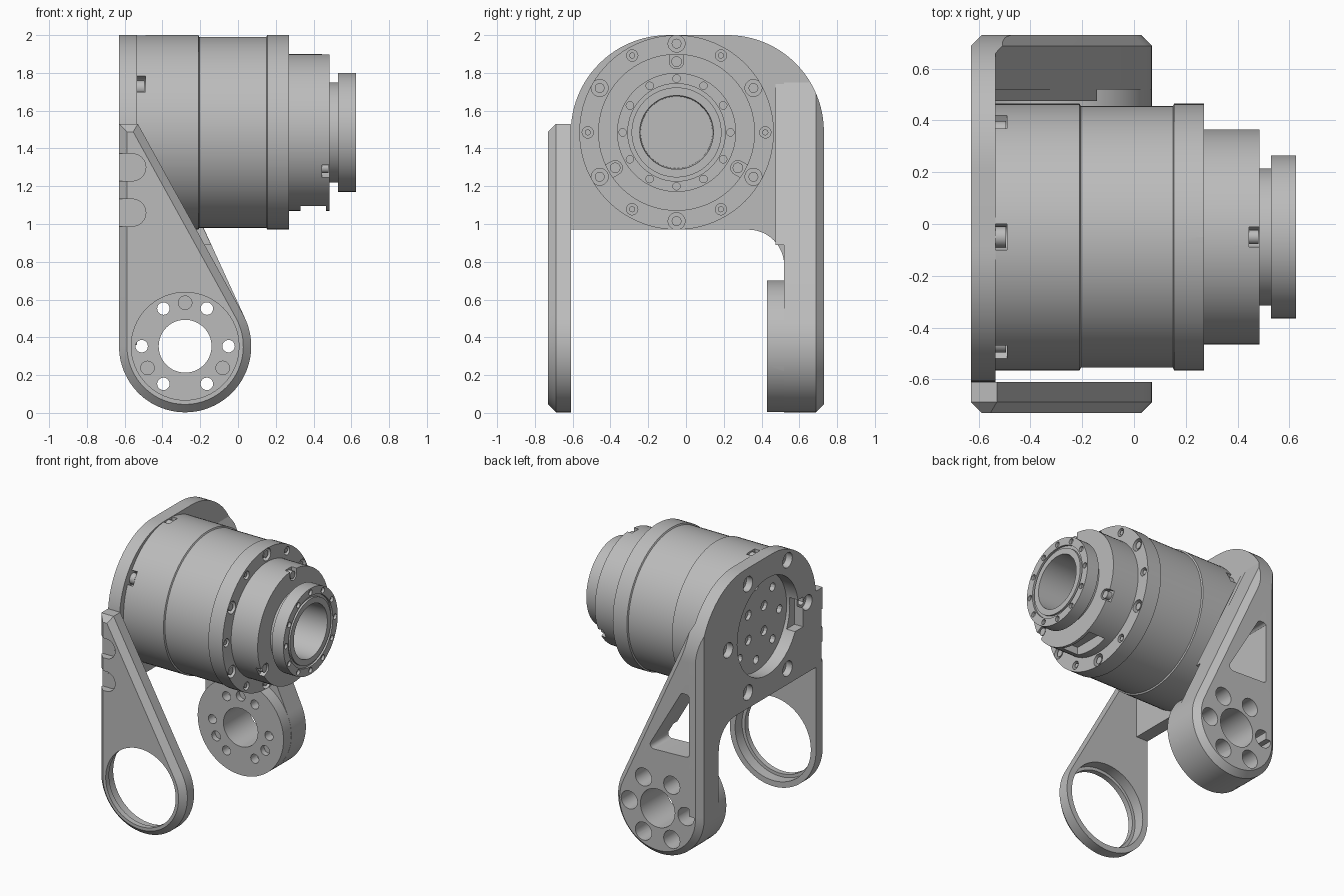
import bpy, bmesh
from math import pi, cos, sin, radians
from mathutils import Vector, Matrix

cube = bpy.data.objects.get("Cube")
if cube:
    bpy.data.objects.remove(cube, do_unlink=True)

metal = bpy.data.materials.new("machined_grey")
metal.use_nodes = True
GREY = (0.5, 0.5, 0.5, 1)
metal.diffuse_color = GREY
metal.node_tree.nodes["Principled BSDF"].inputs["Base Color"].default_value = GREY

AY, AZ = -0.05, 1.485       # motor axis, along x
PX, PZ = -0.28, 0.353       # pivot axis, along y


def arc(u, v, r, a0, a1, n=24):
    angles = [radians(a0 + (a1 - a0) * i / n) for i in range(n + 1)]
    return [(u + r * cos(a), v + r * sin(a)) for a in angles]


def circle(u, v, r, n=32):
    return arc(u, v, r, 0, 360, n)[:-1]


def rect(u0, v0, u1, v1):
    return [(u0, v0), (u1, v0), (u1, v1), (u0, v1)]


def ring(u, v, r, count, start=0):
    return [(u + r * cos(a), v + r * sin(a))
            for a in (radians(start) + 2 * pi * i / count for i in range(count))]


def finish(name, bm):
    bmesh.ops.recalc_face_normals(bm, faces=bm.faces)
    mesh = bpy.data.meshes.new(name)
    bm.to_mesh(mesh)
    bm.free()
    mesh.materials.append(metal)
    ob = bpy.data.objects.new(name, mesh)
    bpy.context.collection.objects.link(ob)
    return ob


def prism(name, pts, axis, a, b, chamfer=0):
    """Extrude a profile from a to b; the cap at b may be chamfered."""
    bm = bmesh.new()
    place = (lambda u, v, w: (w, u, v)) if axis == "x" else \
            (lambda u, v, w: (u, w, v)) if axis == "y" else (lambda u, v, w: (u, v, w))
    low = [bm.verts.new(place(u, v, a)) for u, v in pts]
    top = [bm.verts.new(place(u, v, b)) for u, v in pts]
    bm.faces.new(low)
    cap = bm.faces.new(top)
    for i in range(len(pts)):
        j = (i + 1) % len(pts)
        bm.faces.new((low[i], low[j], top[j], top[i]))
    bmesh.ops.recalc_face_normals(bm, faces=bm.faces)
    if chamfer:
        bmesh.ops.bevel(bm, geom=list(cap.edges), offset=chamfer, segments=1,
                        affect="EDGES", clamp_overlap=False)
    return finish(name, bm)


def combine(ob, other, op="DIFFERENCE"):
    mod = ob.modifiers.new("cut", "BOOLEAN")
    mod.operation, mod.object, mod.solver = op, other, "EXACT"
    graph = bpy.context.evaluated_depsgraph_get()
    mesh = bpy.data.meshes.new_from_object(ob.evaluated_get(graph))
    ob.modifiers.clear()
    ob.data = mesh
    bpy.data.objects.remove(other, do_unlink=True)


def cut(ob, pts, axis, a, b):
    combine(ob, prism("cutter", pts, axis, a, b))


def drill(ob, places, r, axis, a, b, n=20):
    for u, v in places:
        cut(ob, circle(u, v, r, n), axis, a, b)


# Motor housing: one turned profile of (x, radius)
profile = [(-.535, 0), (-.535, .515), (-.21, .515), (-.205, .505), (.15, .505),
           (.155, .515), (.27, .515), (.27, .415), (.485, .415), (.485, .265),
           (.53, .265), (.53, .315), (.625, .315), (.625, .258), (.61, .258),
           (.61, .238), (.625, .238), (.625, .195), (.36, .19), (.36, 0)]
bm = bmesh.new()
verts = [bm.verts.new((x, AY, AZ + r)) for x, r in profile]
edges = [bm.edges.new(p) for p in zip(verts, verts[1:])]
bmesh.ops.spin(bm, geom=verts + edges, cent=(0, AY, AZ), axis=(1, 0, 0),
               angle=2 * pi, steps=96, use_merge=False)
bmesh.ops.remove_doubles(bm, verts=bm.verts, dist=1e-5)
motor = finish("motor_housing", bm)

big = ring(AY, AZ, .47, 6, 30)
small = ring(AY, AZ, .47, 6, 0)
lugs = ring(AY, AZ, .375, 3, 90)
drill(motor, big, .045, "x", .23, .3)
drill(motor, small, .03, "x", .24, .3, 16)
drill(motor, ring(AY, AZ, .285, 12), .02, "x", .605, .65, 12)
drill(motor, ring(AY, AZ, .27, 8), .03, "x", -.6, -.5, 12)
drill(motor, ring(AY, AZ, .13, 4, 45), .035, "x", -.6, -.51, 12)


def slot(angle, r, half, a, b):
    """Notch with a round floor, open outward from radius r."""
    pts = arc(r, 0, half, 90, 270, 12) + [(r + .12, -half), (r + .12, half)]
    turn = Matrix.Rotation(radians(angle), 2)
    moved = [turn @ Vector(p) for p in pts]
    cut(motor, [(AY + p.x, AZ + p.y) for p in moved], "x", a, b)


for k in range(3):
    slot(90 + 120 * k, .375, .038, .445, .5)
for k in range(6):
    slot(30 + 60 * k, .485, .05, -.55, -.49)
# Connector recess under the nose
cut(motor, rect(AY - .14, 1.0, AY + .14, 1.15), "x", .33, .465)

# Screw heads
for places, r, a, b in ((big, .026, .22, .262), (small, .016, .23, .262),
                        (lugs, .028, .44, .48), (big, .04, -.54, -.495)):
    for i, (y, z) in enumerate(places):
        prism("screw_head", circle(y, z, r, 16), "x", a, b)

# Back plate that carries the motor
dome = arc(.22, 1.49, .51, 0, 90) + arc(-.095, AZ, .515, 90, 180)
plate = prism("back_plate", [(.73, .36)] + dome + [(-.61, .97)]
              + arc(.33, .78, .19, 90, 0, 12) + [(.52, .36)], "x", -.63, -.535)
cut(plate, circle(AY, AZ, .355, 64), "x", -.7, -.5)
cut(plate, rect(AY - .41, AZ - .16, AY - .3, AZ + .06), "x", -.7, -.56)
drill(plate, ring(AY, AZ, .46, 6), .032, "x", -.7, -.5)
drill(plate, ring(AY, AZ, .46, 6), .055, "x", -.7, -.58)


def teardrop(end_angle, tip_z, tip_x):
    return arc(PX, PZ, .35, 180, 360 + end_angle, 48) + [(tip_x, tip_z), (-.63, tip_z)]


# Rear arm with boss, upper pad, window and bolt pattern
arm = prism("rear_arm", teardrop(24.8, 1.75, -.535), "y", .52, .73, .042)
combine(arm, prism("boss", circle(PX, PZ, .349, 64), "y", .43, .6), "UNION")
combine(arm, prism("pad", [(-.62, .89), (-.142, .89), (-.535, 1.74), (-.62, 1.74)],
                   "y", .475, .6), "UNION")
silhouette = prism("limit", [(.3, -.1), (.74, -.1), (.74, 1.49)] +
                   arc(.22, 1.49, .51, 0, 90) + [(.22, 2.1), (.1, 2.1), (.1, -.1)][:1]
                   + [(.2, 1.9), (.2, -.1)], "x", -1, 1)
combine(arm, silhouette, "INTERSECT")
drill(arm, [(PX, PZ)], .14, "y", .3, .9, 48)
bolts = ring(PX, PZ, .23, 6)
drill(arm, bolts, .033, "y", .3, .9)
drill(arm, bolts, .066, "y", .5, .9, 24)
drill(arm, ring(PX, PZ, .23, 3, 90), .036, "y", .3, .47)
window = arc(-.51, .82, .03, 180, 270, 6) + arc(-.25, .81, .03, 270, 385, 8) \
    + arc(-.49, 1.22, .03, 25, 90, 6) + arc(-.51, 1.22, .03, 90, 180, 6)
cut(arm, window, "y", .3, .9)

# Chamfer the tall corner shared by plate and rear arm
for part in (plate, arm):
    d = .042
    corner = [(-.63 - d, .73), (-.63, .73 - d), (-.63 + d, .73), (-.63, .73 + d)]
    cut(part, corner, "z", -.1, 2.1)

# Front arm with bearing seat and two open screw pockets
front = prism("front_arm", teardrop(29.2, 1.53, -.53), "y", -.61, -.73, .042)
cut(front, circle(PX, PZ, .285, 64), "y", -.8, -.5)
cut(front, circle(PX, PZ, .308, 64), "y", -.69, -.5)
for z in (1.30, 1.06):
    pocket = arc(-.56, z, .072, -90, 90, 16) + [(-.7, z + .072), (-.7, z - .072)]
    cut(front, pocket, "y", -.8, -.675)
    prism("pocket_screw", circle(-.56, z, .04, 20), "y", -.68, -.665)

# Smooth round walls, keep machined edges sharp
bpy.ops.object.select_all(action="DESELECT")
for ob in bpy.context.scene.objects:
    if ob.type == "MESH" and metal.name in ob.data.materials:
        ob.select_set(True)
        bpy.context.view_layer.objects.active = ob
bpy.ops.object.shade_smooth_by_angle(angle=radians(25))
